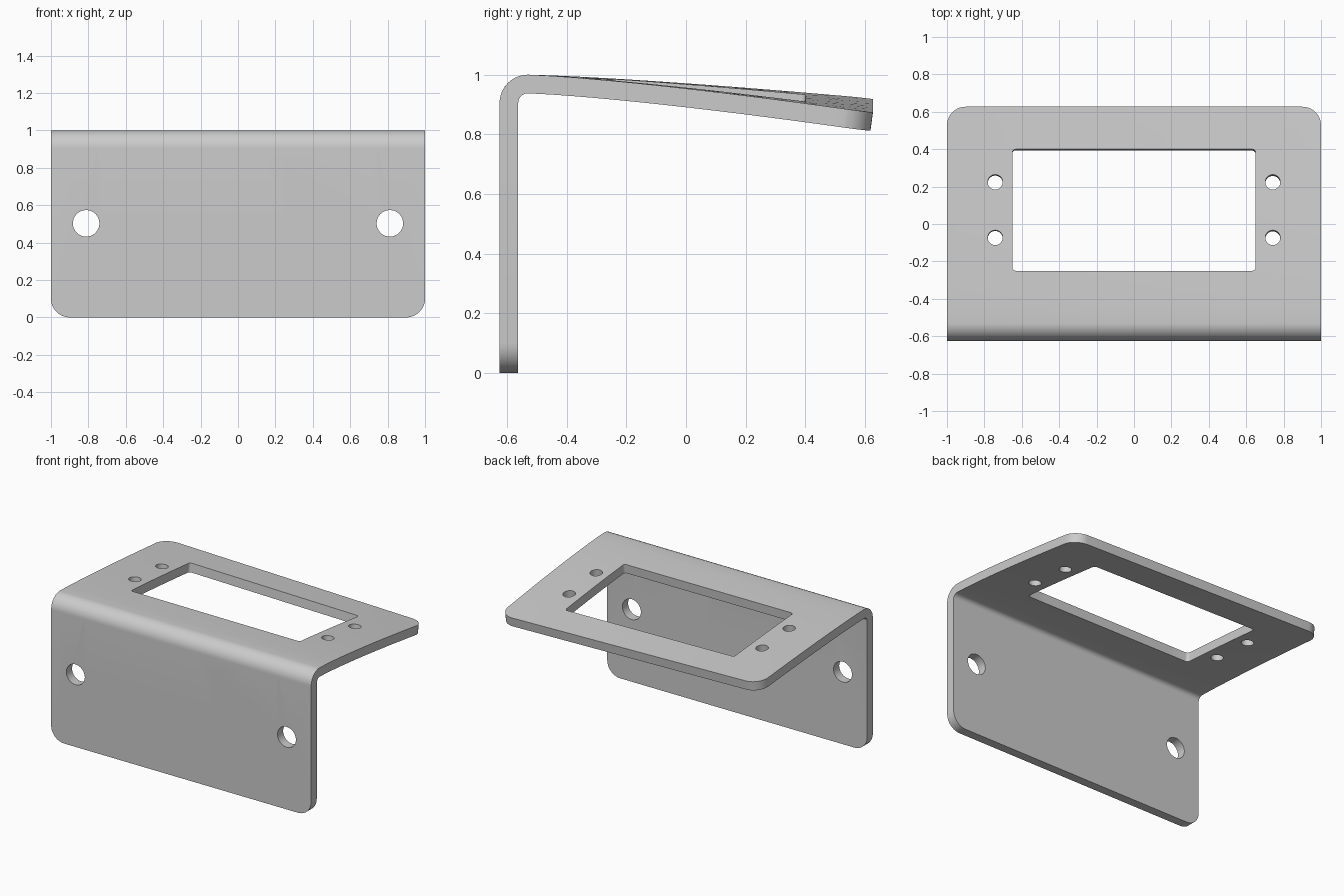
import bpy, bmesh, math

if "Cube" in bpy.data.objects:
    bpy.data.objects.remove(bpy.data.objects["Cube"])

T = 0.0625                       # sheet thickness
FRONT = -0.625                   # outer face of the wall
R = 0.095                        # outer bend radius
BEND0 = 1.0 - R                  # sheet distance where the bend starts
BEND1 = BEND0 + R * math.pi / 2  # and ends
Y0 = FRONT + R                   # shelf start in y
REACH = 0.627 - Y0               # shelf length
TOP = BEND1 + REACH


def to_s(y):
    """Distance along the unrolled sheet for a shelf position y."""
    return BEND1 + y - Y0


def rounded_rect(x0, s0, x1, s1, r, n=10):
    pts = []
    for k, (cx, cs) in enumerate([(x1 - r, s1 - r), (x0 + r, s1 - r),
                                  (x0 + r, s0 + r), (x1 - r, s0 + r)]):
        for i in range(n + 1):
            a = math.pi / 2 * (k + i / n)
            pts.append((cx + r * math.cos(a), cs + r * math.sin(a)))
    return pts


def circle(x, s, r, n=32):
    return [(x + r * math.cos(2 * math.pi * i / n),
             s + r * math.sin(2 * math.pi * i / n)) for i in range(n)]


def fold(x, s, n):
    """Map the flat sheet to the bent bracket; n is depth below the outer face."""
    if s <= BEND0:
        return x, FRONT + n, s
    if s < BEND1:
        a = (s - BEND0) / R
        return x, Y0 - (R - n) * math.cos(a), BEND0 + (R - n) * math.sin(a)
    u = (s - BEND1) / REACH
    drop = 0.104 + 0.024 * x     # the shelf sags more towards +x
    slope = drop * 1.3 * u ** 0.3 / REACH
    k = n / math.hypot(1, slope)
    return x, s - BEND1 + Y0 - k * slope, 1 - drop * u ** 1.3 - k


# Flat outline with wall holes, shelf window and screw holes
loops = [rounded_rect(-1, 0, 1, TOP, 0.1),
         rounded_rect(-0.65, to_s(-0.25), 0.65, to_s(0.40), 0.018, 4)]
for side in (-1, 1):
    loops.append(circle(side * 0.812, 0.503, 0.071))
    for y in (-0.073, 0.224):
        loops.append(circle(side * 0.742, to_s(y), 0.04))

bm = bmesh.new()
for pts in loops:
    vs = [bm.verts.new((x, s, 0)) for x, s in pts]
    for a, b in zip(vs, vs[1:] + vs[:1]):
        bm.edges.new((a, b))
bmesh.ops.triangle_fill(bm, edges=bm.edges[:], use_beauty=True, normal=(0, 0, 1))

# Cross cuts so that the sheet can bend and twist
cuts = [(0, BEND0 + (BEND1 - BEND0) * i / 12, 0) for i in range(13)]
cuts += [(0, BEND1 + REACH * i / 14, 0) for i in range(1, 14)]
for co in cuts:
    bmesh.ops.bisect_plane(bm, geom=bm.verts[:] + bm.edges[:] + bm.faces[:],
                           dist=1e-5, plane_co=co, plane_no=(0, 1, 0))
for i in range(-3, 4):
    bmesh.ops.bisect_plane(bm, geom=bm.verts[:] + bm.edges[:] + bm.faces[:],
                           dist=1e-5, plane_co=(i * 0.25, 0, 0), plane_no=(1, 0, 0))

# Thickness, then fold
ext = bmesh.ops.extrude_face_region(bm, geom=bm.faces[:], use_keep_orig=True)
inner = {g for g in ext["geom"] if isinstance(g, bmesh.types.BMVert)}
for v in bm.verts:
    v.co = fold(v.co.x, v.co.y, T if v in inner else 0.0)
bmesh.ops.recalc_face_normals(bm, faces=bm.faces[:])

mesh = bpy.data.meshes.new("bent_bracket")
bm.to_mesh(mesh)
bm.free()
obj = bpy.data.objects.new("bent_bracket", mesh)
bpy.context.collection.objects.link(obj)

grey = bpy.data.materials.new("light_grey_metal")
grey.diffuse_color = (0.6, 0.6, 0.6, 1)
grey.use_nodes = True
grey.node_tree.nodes["Principled BSDF"].inputs["Base Color"].default_value = grey.diffuse_color
mesh.materials.append(grey)

bpy.context.view_layer.objects.active = obj
obj.select_set(True)
bpy.ops.object.shade_smooth_by_angle(angle=math.radians(30))
